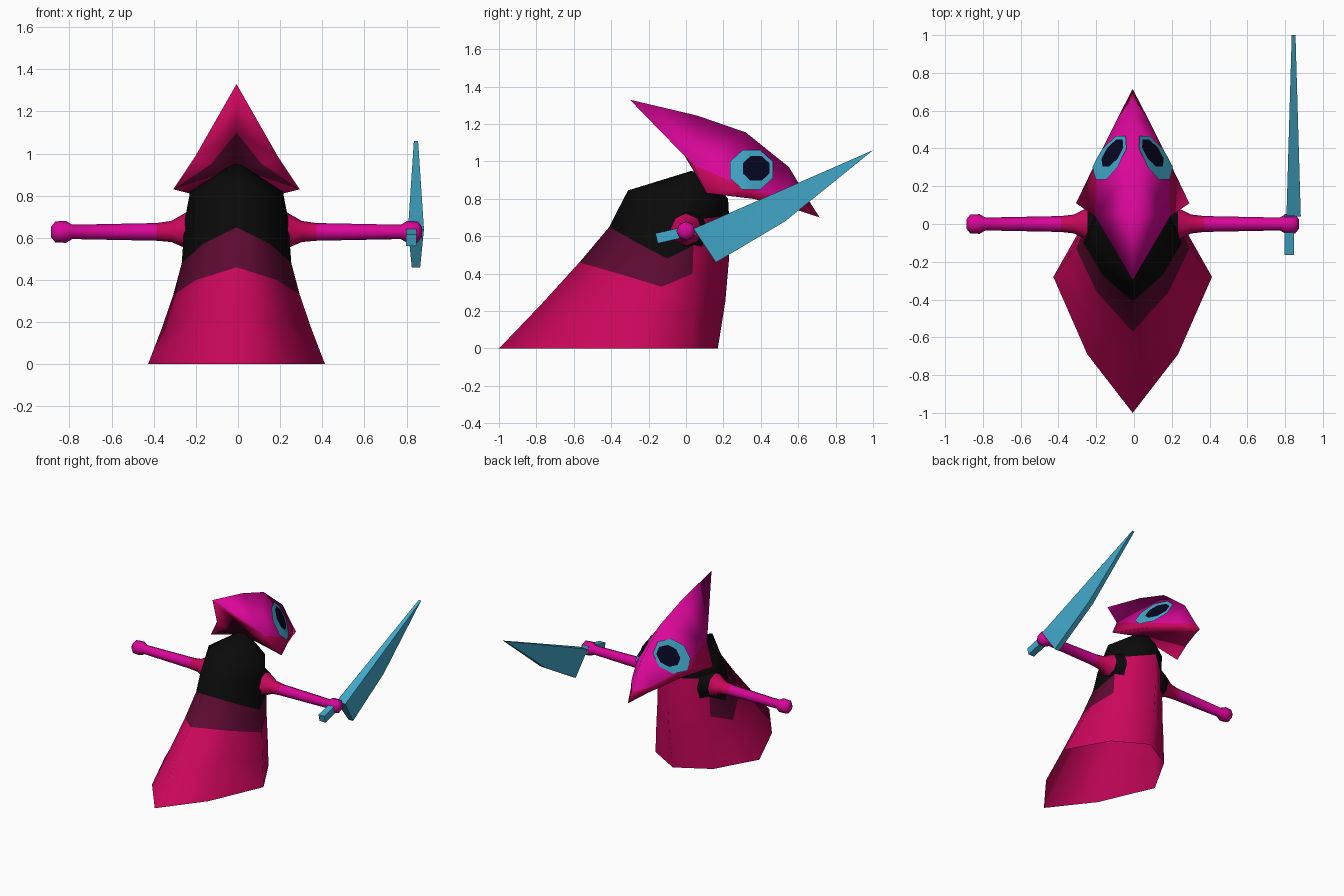
import bpy, bmesh, math
from mathutils import Vector, Matrix
from mathutils.bvhtree import BVHTree

cube = bpy.data.objects.get("Cube")
if cube:
    bpy.data.objects.remove(cube, do_unlink=True)

BODY_X = -0.007  # the sword hand reaches a little further than the other


def material(name, rgb):
    m = bpy.data.materials.new(name)
    m.use_nodes = True
    m.diffuse_color = (*rgb, 1)
    m.node_tree.nodes["Principled BSDF"].inputs["Base Color"].default_value = (*rgb, 1)
    return m


magenta = material("magenta", (0.70, 0.002, 0.32))
crimson = material("crimson", (0.59, 0.002, 0.105))
maroon = material("dark_maroon", (0.11, 0.003, 0.03))
black = material("black", (0.003, 0.003, 0.003))
blue = material("steel_blue", (0.055, 0.4, 0.6))
navy = material("dark_navy", (0.002, 0.002, 0.015))


def build(name, verts, faces, mats, slots, angle=180, x=BODY_X, recalc=True):
    """Make an object of triangles; slots holds one material index per face."""
    mesh = bpy.data.meshes.new(name)
    mesh.from_pydata(verts, [], faces)
    for m in mats:
        mesh.materials.append(m)
    for poly, s in zip(mesh.polygons, slots):
        poly.material_index = s
    bm = bmesh.new()
    bm.from_mesh(mesh)
    bmesh.ops.remove_doubles(bm, verts=bm.verts, dist=0.0005)
    bmesh.ops.triangulate(bm, faces=bm.faces)
    if recalc:
        bmesh.ops.recalc_face_normals(bm, faces=bm.faces)
    bm.to_mesh(mesh)
    tree = BVHTree.FromBMesh(bm)
    bm.free()
    obj = bpy.data.objects.new(name, mesh)
    obj.location.x = x
    bpy.context.collection.objects.link(obj)
    bpy.ops.object.select_all(action="DESELECT")
    obj.select_set(True)
    bpy.context.view_layer.objects.active = obj
    bpy.ops.object.shade_smooth_by_angle(angle=math.radians(angle))
    return tree


def loft(rings):
    """Quads between equal rings, then a cap on the last and on the first."""
    n = len(rings[0])
    verts = [v for r in rings for v in r]
    faces = [(i * n + j, i * n + (j + 1) % n, (i + 1) * n + (j + 1) % n, (i + 1) * n + j)
             for i in range(len(rings) - 1) for j in range(n)]
    faces.append(tuple(range(len(verts) - n, len(verts))))
    faces.append(tuple(range(n)))
    return verts, faces


# Robe: half rings from back to front, mirrored into eight sides, open below
half_rings = [
    [(0, -1, 0), (.24, -.69, 0), (.42, -.28, 0), (.245, .03, 0), (0, .17, 0)],
    [(0, -.77, .24), (.21, -.52, .21), (.355, -.2, .17), (.235, .035, .2), (0, .21, .25)],
    [(0, -.57, .46), (.19, -.36, .4), (.3, -.13, .33), (.225, .035, .4), (0, .23, .48)],
    [(0, -.41, .65), (.16, -.27, .57), (.26, -.1, .48), (.22, .04, .55), (0, .23, .6)],
    [(0, -.37, .73), (.15, -.23, .71), (.245, -.06, .69), (.195, .06, .69), (0, .23, .71)],
    [(0, -.31, .845), (.13, -.18, .84), (.22, -.03, .82), (.15, .12, .8), (0, .225, .8)],
    [(0, .03, .95), (.02, .04, .945), (.04, .06, .935), (.02, .08, .945), (0, .1, .95)],
]
rings = [h + [(-x, y, z) for x, y, z in h[3:0:-1]] for h in half_rings]
verts, faces = loft(rings)
slots = []
for back, chest in ((0, 0), (0, 0), (1, 0), (2, 0), (2, 2), (2, 2)):
    slots += [chest if j in (3, 4) else back for j in range(8)]
build("robe", verts, faces[:-1], [crimson, maroon, black], slots + [2])

# Head: one half given by named points, then mirrored
P = {
    "nape": (0, -.3, 1.33), "crown": (0, .06, 1.245), "brow": (0, .32, 1.155),
    "bridge": (0, .55, .97), "nose": (0, .67, .77), "tip": (0, .715, .70),
    "m1": (.2, .04, .98), "m2": (.19, .32, .86), "m3": (.085, .55, .79),
    "cheek": (.3, .11, .83), "e2": (.18, .36, .8), "e3": (.07, .58, .745),
    "hollow": (0, -.05, 1.1), "h_side": (.12, .04, .95), "neck": (0, .06, .93),
    "chin": (0, .36, .82),
}
half_faces = [
    (0, "nape crown m1"), (0, "crown brow m2 m1"), (0, "brow bridge m3 m2"),
    (0, "bridge nose m3"), (1, "m1 m2 e2 cheek"), (1, "m2 m3 e3 e2"),
    (1, "m3 nose tip e3"), (1, "nape m1 h_side hollow"), (2, "hollow h_side neck"),
    (1, "m1 cheek h_side"), (2, "h_side cheek neck"), (1, "cheek e2 chin neck"),
    (1, "e2 e3 tip chin"),
]
keys = list(P)
verts = list(P.values()) + [(-x, y, z) for x, y, z in P.values()]
faces, slots = [], []
for slot, names in half_faces:
    ids = [keys.index(k) for k in names.split()]
    faces += [ids, [i + len(keys) for i in reversed(ids)]]
    slots += [slot, slot]
head = build("head", verts, faces, [magenta, crimson, maroon], slots)

# Eyes: octagonal plates that follow the sides of the head
N = 16
eye_rings = [(.375, .963, .04, .037), (.375, .963, .077, .071),
             (.362, .959, .1, .092), (.35, .955, .125, .114)]
for side, label in ((1, "left"), (-1, "right")):
    def on_head(y, z):
        hit = head.ray_cast(Vector((side, y, z)), Vector((-side, 0, 0)))[0]
        return (hit.x + side * .012, y, z)
    ev = []
    for cy, cz, ry, rz in eye_rings:
        for k in range(N):
            a = math.tau * k / N
            flat = 1 if k % 2 else math.cos(math.pi / 8)
            ev.append(on_head(cy + flat * ry * math.cos(a), cz + flat * rz * math.sin(a)))
    ef = loft([ev[i * N:(i + 1) * N] for i in range(4)])[1][:-2]
    ef = [f[::-1] for f in ef] + [tuple(range(N))]
    if side < 0:
        ef = [f[::-1] for f in ef]
    build(label + "_eye", ev, ef, [navy, blue], [0] * N + [1] * 2 * N + [0], recalc=False)

# Arms with flared shoulders and knobby hands: (x, z, radius)
profile = [(.17, .63, .12), (.24, .635, .085), (.31, .63, .05), (.38, .628, .042),
           (.78, .628, .034), (.81, .628, .052), (.86, .628, .05), (.88, .628, .025)]
for side, label in ((1, "left"), (-1, "right")):
    rings = [[(side * x, r * math.cos(math.tau * k / 8), z + r * math.sin(math.tau * k / 8))
              for k in range(8)] for x, z, r in profile]
    verts, faces = loft(rings)
    bands = [0, 1, 1, 2, 2, 2, 2]
    build(label + "_arm", verts, faces, [black, crimson, magenta],
          [b for b in bands for _ in range(8)] + [2, 0], angle=60)

# Sword blade: outline in y, z with half thickness
outline = [(.04, .64, .038), (1, 1.06, .01), (.53, .68, .02), (.16, .46, .02)]
verts, faces = loft([[(.845 + s * t, y, z) for y, z, t in outline] for s in (-1, 1)])
build("sword_blade", verts, faces, [blue], [0] * len(faces), angle=20, x=0)

# Sword handle: a tilted bar through the hand
grip = (Matrix.Translation((.823, -.055, .612)) @ Matrix.Rotation(math.radians(13), 4, "X")
        @ Matrix.Diagonal((.05, .21, .055, 1)))
corners = [(-.5, -.5), (.5, -.5), (.5, .5), (-.5, .5)]
verts, faces = loft([[grip @ Vector((a, y, b)) for a, b in corners] for y in (-.5, .5)])
build("sword_handle", verts, faces, [blue], [0] * len(faces), angle=20, x=0)
